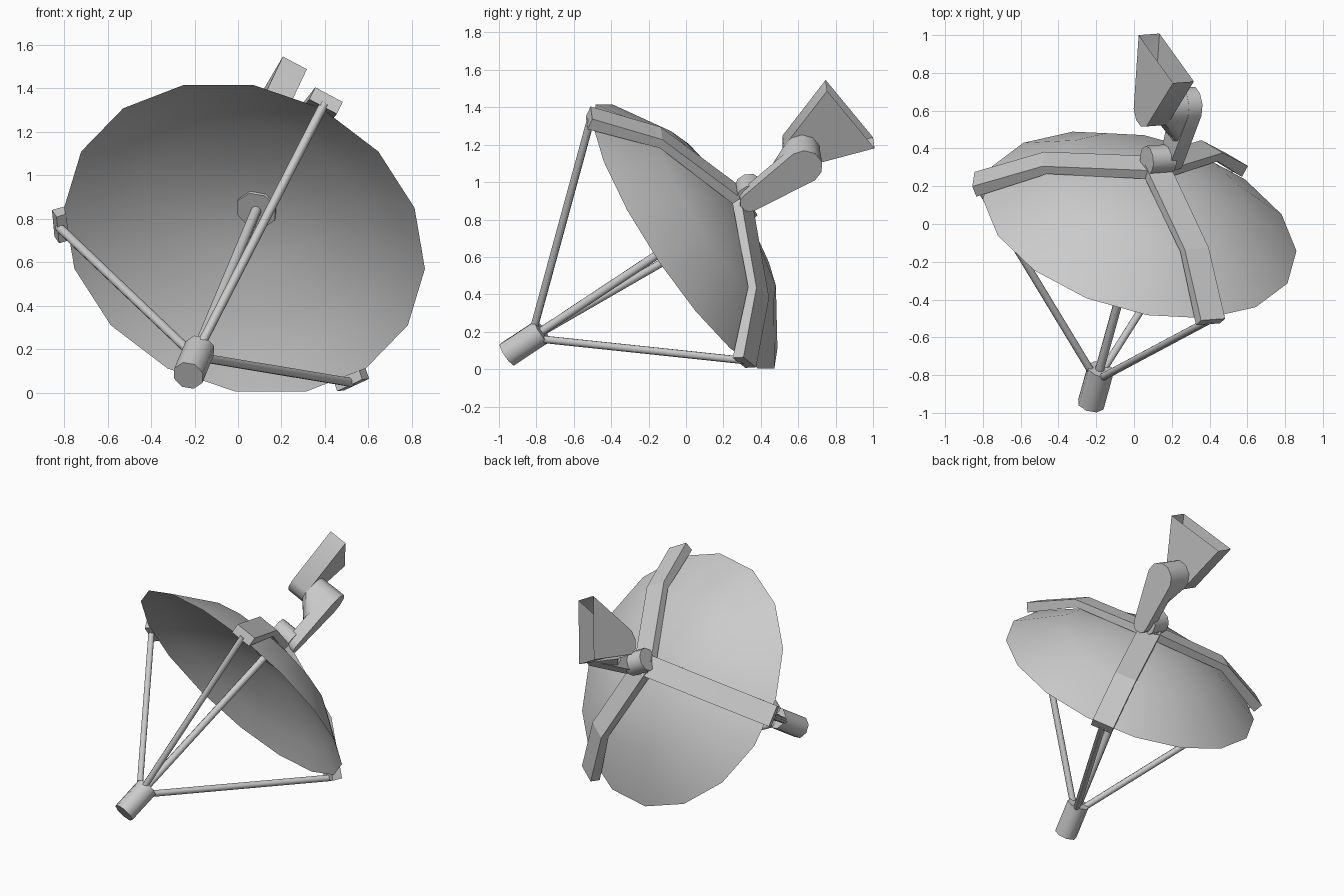
import bpy, bmesh, math
from mathutils import Matrix, Vector

if "Cube" in bpy.data.objects:
    bpy.data.objects.remove(bpy.data.objects["Cube"])

# Local frame: dish axis = local Z (feed at +Z, wall mount at -Z), first rib along +Y
az, tilt, roll = math.radians(15.5), math.radians(32.5), math.radians(56.25)
n = Vector((math.sin(az) * math.cos(tilt), math.cos(az) * math.cos(tilt), math.sin(tilt)))
u = Vector((math.cos(az), -math.sin(az), 0))
v = u.cross(n) if u.cross(n).z > 0 else n.cross(u)
Y = u * math.cos(roll) + v * math.sin(roll)
X = u * math.sin(roll) - v * math.cos(roll)
FRAME = Matrix((X, Y, -n)).transposed().to_4x4()
FRAME.translation = (0.03, -0.005, 0.71)


def finish(name, bm, angle=None):
    bmesh.ops.recalc_face_normals(bm, faces=bm.faces[:])
    me = bpy.data.meshes.new(name)
    bm.to_mesh(me)
    bm.free()
    me.transform(FRAME)
    ob = bpy.data.objects.new(name, me)
    bpy.context.collection.objects.link(ob)
    if angle:
        bpy.context.view_layer.objects.active = ob
        ob.select_set(True)
        bpy.ops.object.shade_smooth_by_angle(angle=math.radians(angle))
        ob.select_set(False)
    return ob


def rod(name, a, b, r, sides=8):
    a, b = Vector(a), Vector(b)
    d = b - a
    bm = bmesh.new()
    m = Matrix.Translation((a + b) / 2) @ d.to_track_quat('Z', 'Y').to_matrix().to_4x4()
    bmesh.ops.create_cone(bm, cap_ends=True, segments=sides, radius1=r, radius2=r,
                          depth=d.length, matrix=m)
    finish(name, bm, 50)


def disc(x, z, r, sides=10):
    """Circle of points in a local YZ plane."""
    return [(x, 0.01 + r * math.cos(2 * math.pi * i / sides), z + r * math.sin(2 * math.pi * i / sides))
            for i in range(sides)]


def hull(pts):
    """Convex solid around the points."""
    bm = bmesh.new()
    for p in pts:
        bm.verts.new(p)
    res = bmesh.ops.convex_hull(bm, input=bm.verts[:])
    junk = {g for g in res['geom_interior'] + res['geom_unused'] if isinstance(g, bmesh.types.BMVert)}
    bmesh.ops.delete(bm, geom=list(junk), context='VERTS')
    bmesh.ops.dissolve_limit(bm, angle_limit=0.01, verts=bm.verts[:], edges=bm.edges[:])
    return bm


# Reflector: 16-sided bowl, shallower inside than outside, sharp at the rim
bm = bmesh.new()
profile = [(0.1, -0.315), (0.28, -0.285), (0.54, -0.213), (0.853, 0),
           (0.70, -0.085), (0.54, -0.152), (0.28, -0.227), (0.1, -0.253)]
rings = [[bm.verts.new((r * math.cos(i * math.pi / 8), r * math.sin(i * math.pi / 8), z))
          for i in range(16)] for r, z in profile]
for a, b in zip(rings, rings[1:]):
    for i in range(16):
        j = (i + 1) % 16
        bm.faces.new((a[i], a[j], b[j], b[i]))
bm.faces.new(rings[0])
bm.faces.new(rings[-1])
finish("reflector_dish", bm, 50)

# Centre boss, feed horn and central mast
rod("centre_boss", (0, 0, -0.3), (0, 0, -0.237), 0.097)
rod("feed_horn", (0.006, 0, 0.94), (0.006, 0, 1.17), 0.073)
rod("centre_mast", (0, 0, -0.3), (0, 0, 0.96), 0.024)

# Three back ribs with a strut from each tip to the feed
side = [(0.88, 0.02), (0.55, -0.222), (0, -0.345), (0, -0.40), (0.585, -0.262), (0.915, -0.036)]
for k in range(3):
    ang = math.radians(90 + 120 * k)
    bm = bmesh.new()
    a, b = [[bm.verts.new((r, w, z)) for r, z in side] for w in (-0.072, 0.072)]
    for i in range(6):
        j = (i + 1) % 6
        bm.faces.new((a[i], a[j], b[j], b[i]))
    for s in (a, b):
        bm.faces.new((s[0], s[1], s[4], s[5]))
        bm.faces.new((s[1], s[2], s[3], s[4]))
    bmesh.ops.rotate(bm, verts=bm.verts[:], matrix=Matrix.Rotation(ang, 3, 'Z'))
    finish(f"back_rib_{k + 1}", bm)
    c, s = math.cos(ang), math.sin(ang)
    rod(f"feed_strut_{k + 1}", (0.045 * c, 0.045 * s, 0.96), (0.88 * c, 0.88 * s, -0.005), 0.021)

# Pivot drum behind the dish, the arm, and the knuckle where it widens at the bracket
rod("dish_pivot", (-0.07, 0.005, -0.43), (0.07, 0.005, -0.43), 0.077, 10)
finish("tilt_arm", hull(disc(0.04, -0.425, 0.055) + disc(0.12, -0.425, 0.055)
                        + disc(0.04, -0.78, 0.1) + disc(0.12, -0.78, 0.1)), 40)
finish("arm_knuckle", hull(disc(0.041, -0.64, 0.077) + disc(0.1, -0.64, 0.077)
                           + disc(-0.07, -0.78, 0.099) + disc(0.1, -0.78, 0.099)), 40)

# Flared wall bracket, open at the wide end
ends = [(x, y, -1.1) for x in (-0.187, -0.062) for y in (0.225, -0.213)]
bm = hull(disc(-0.187, -0.78, 0.1) + disc(-0.062, -0.78, 0.1) + ends)
wide = [f for f in bm.faces if all(abs(w.co.z + 1.1) < 1e-4 for w in f.verts)]
bmesh.ops.delete(bm, geom=wide, context='FACES_ONLY')
finish("wall_bracket", bm, 40)
